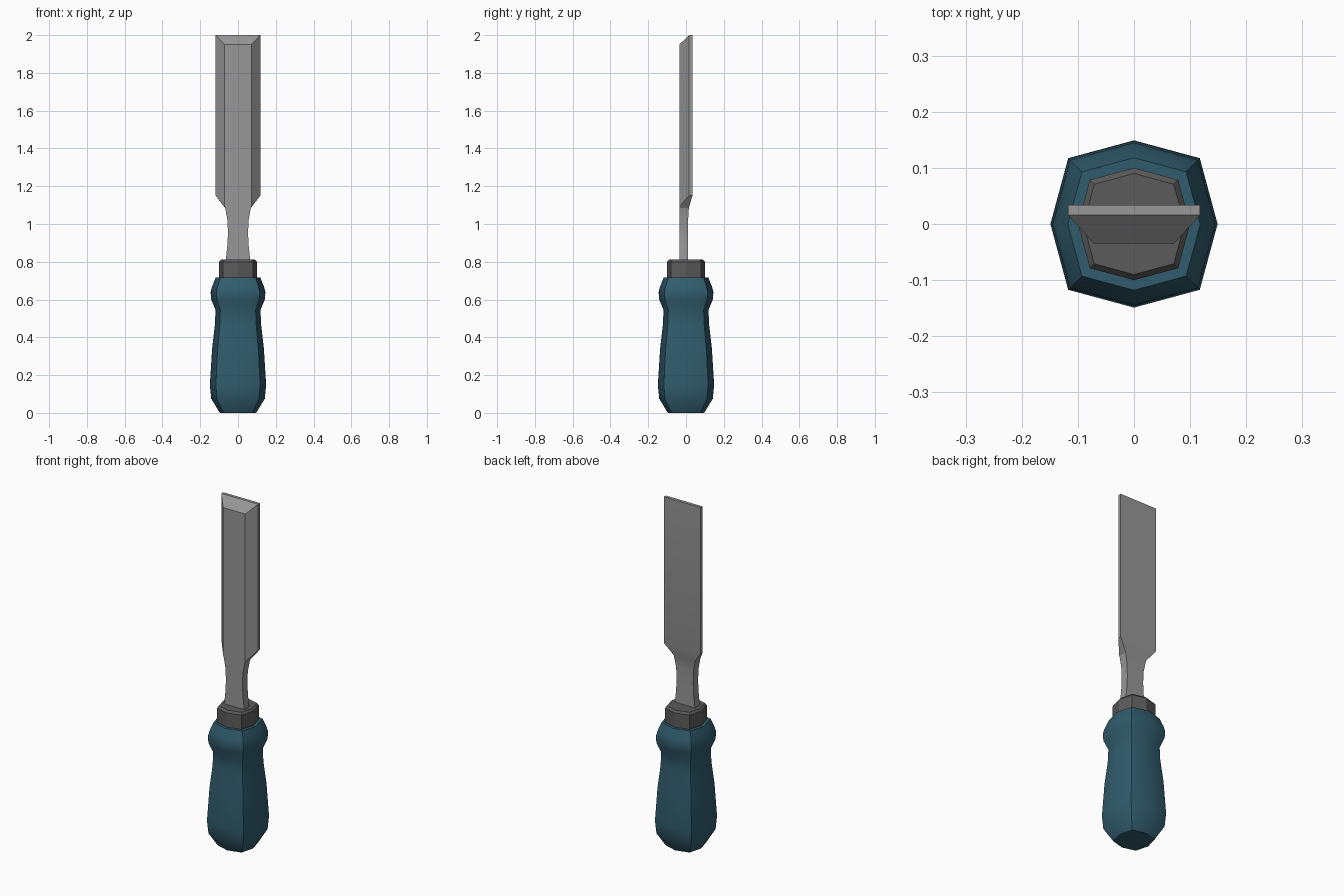
import bpy, bmesh, math

if "Cube" in bpy.data.objects:
    bpy.data.objects.remove(bpy.data.objects["Cube"])


def material(name, rgb):
    m = bpy.data.materials.new(name)
    m.diffuse_color = (*rgb, 1)
    m.use_nodes = True
    m.node_tree.nodes["Principled BSDF"].inputs["Base Color"].default_value = m.diffuse_color
    return m


def loft(name, rings, mat, angle):
    """Skin a list of equal-length rings and cap both ends."""
    bm = bmesh.new()
    rows = [[bm.verts.new(p) for p in r] for r in rings]
    n = len(rows[0])
    for a, b in zip(rows, rows[1:]):
        for i in range(n):
            j = (i + 1) % n
            bm.faces.new((a[i], a[j], b[j], b[i]))
    bm.faces.new(rows[0][::-1])
    bm.faces.new(rows[-1])
    bmesh.ops.recalc_face_normals(bm, faces=bm.faces[:])
    me = bpy.data.meshes.new(name)
    bm.to_mesh(me)
    bm.free()
    ob = bpy.data.objects.new(name, me)
    bpy.context.collection.objects.link(ob)
    me.materials.append(mat)
    bpy.ops.object.select_all(action='DESELECT')
    ob.select_set(True)
    bpy.context.view_layer.objects.active = ob
    bpy.ops.object.shade_smooth_by_angle(angle=math.radians(angle))
    return ob


def octagon(r, z):
    """Squarish octagon: corners on the diagonals stick out further."""
    ring = []
    for i in range(8):
        a = i * math.pi / 4
        k = r if i % 2 == 0 else r * 0.787 * math.sqrt(2)
        ring.append((k * math.cos(a), k * math.sin(a), z))
    return ring


def section(front, mid, back):
    """Mirrored six-point blade section from three (x, y, z) points."""
    half = [front, mid, back]
    return half + [(-x, y, z) for x, y, z in reversed(half)]


teal = material("teal handle", (0.03, 0.108, 0.15))
dark = material("dark metal", (0.105, 0.105, 0.105))
steel = material("steel", (0.31, 0.31, 0.31))

# Handle
profile = [(0.096, 0), (0.142, 0.075), (0.149, 0.15), (0.137, 0.34), (0.122, 0.47),
           (0.119, 0.545), (0.142, 0.60), (0.145, 0.64), (0.137, 0.67), (0.118, 0.717)]
loft("handle", [octagon(r, z) for r, z in profile], teal, 35)

# Ferrule
loft("ferrule", [octagon(r, z) for r, z in
                 [(0.1, 0.70), (0.1, 0.80), (0.09, 0.812)]], dark, 25)

# Blade with its narrow neck, bevelled sides and slanted tip
F = -0.035
rings = [section((w, F, z), (w, -0.01, z), (w, b, z)) for w, b, z in
         [(0.066, 0.01, 0.80), (0.057, 0.01, 0.88), (0.053, 0.01, 0.95),
          (0.056, 0.011, 1.02), (0.068, 0.015, 1.085)]]
rings.append(section((0.071, F, 1.092), (0.118, 0.016, 1.15), (0.118, 0.034, 1.15)))
rings.append(section((0.071, F, 1.95), (0.118, 0.016, 2.0), (0.118, 0.034, 2.0)))
blade = loft("blade", rings, steel, 25)

# Split the tip cap into the slanted grind and the flat top edge
bm = bmesh.new()
bm.from_mesh(blade.data)
tip = max((f for f in bm.faces if len(f.verts) == 6), key=lambda f: f.calc_center_median().z)
mids = [v for v in tip.verts if abs(v.co.y - 0.016) < 0.001]
bmesh.utils.face_split(tip, mids[0], mids[1])
bm.normal_update()
bm.to_mesh(blade.data)
bm.free()
bpy.ops.object.shade_smooth_by_angle(angle=math.radians(25))
